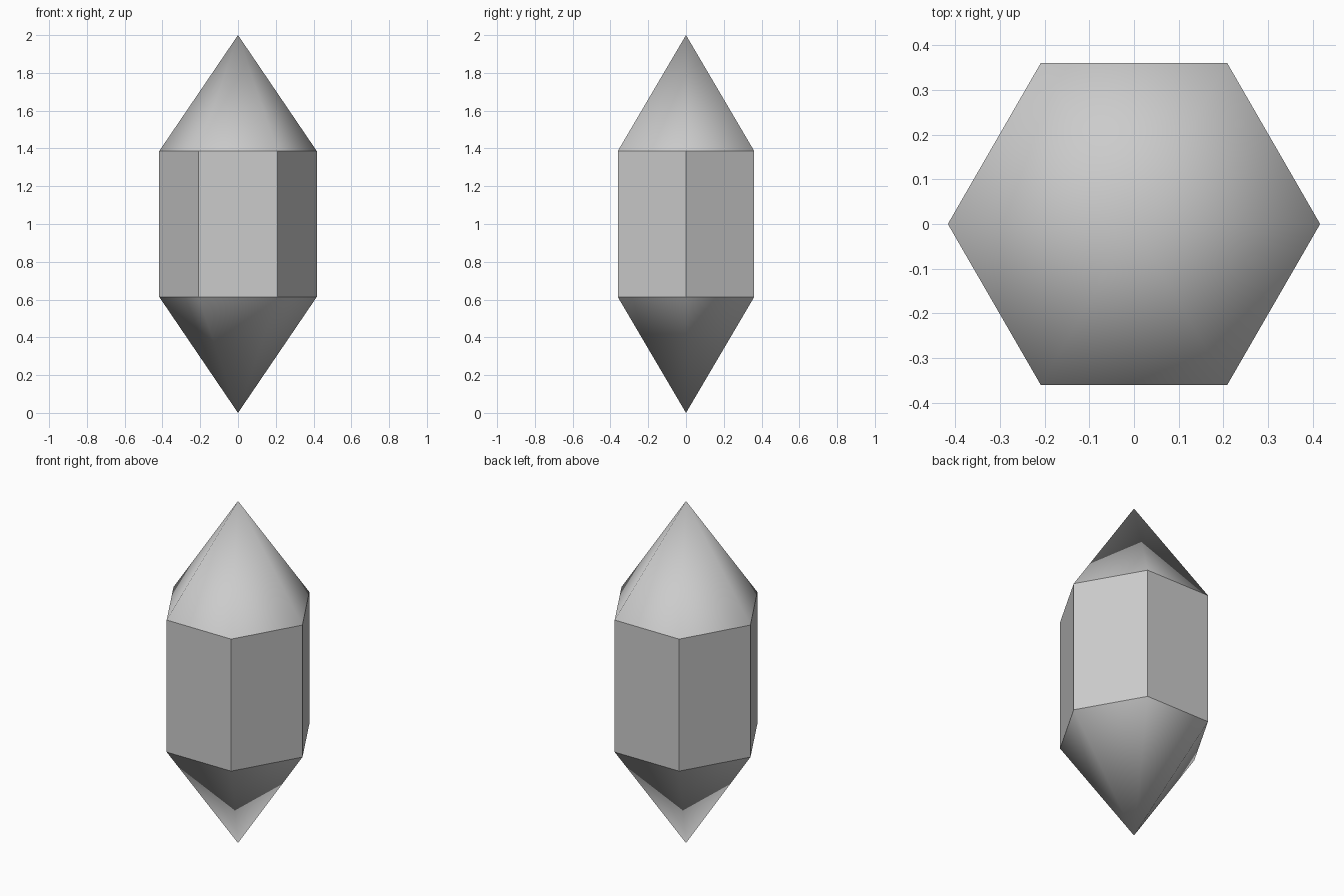
import bpy
import bmesh
from math import cos, sin, pi

if "Cube" in bpy.data.objects:
    bpy.data.objects.remove(bpy.data.objects["Cube"])

SIDES = 6
RADIUS = 0.417
RIM_LOW, RIM_HIGH, TOP = 0.614, 1.386, 2.0

bm = bmesh.new()


def ring(z):
    return [bm.verts.new((RADIUS * cos(2 * pi * i / SIDES),
                          RADIUS * sin(2 * pi * i / SIDES), z))
            for i in range(SIDES)]


low, high = ring(RIM_LOW), ring(RIM_HIGH)
bottom_tip = bm.verts.new((0, 0, 0))
top_tip = bm.verts.new((0, 0, TOP))

for i in range(SIDES):
    j = (i + 1) % SIDES
    # flat prism side
    bm.faces.new((low[i], low[j], high[j], high[i])).smooth = False
    # smooth-shaded points
    bm.faces.new((high[i], high[j], top_tip)).smooth = True
    bm.faces.new((low[j], low[i], bottom_tip)).smooth = True

# keep the two rims and the prism corners crisp
for edge in bm.edges:
    if any(not f.smooth for f in edge.link_faces):
        edge.smooth = False

mesh = bpy.data.meshes.new("crystal")
bm.to_mesh(mesh)
bm.free()
crystal = bpy.data.objects.new("crystal", mesh)
bpy.context.collection.objects.link(crystal)
